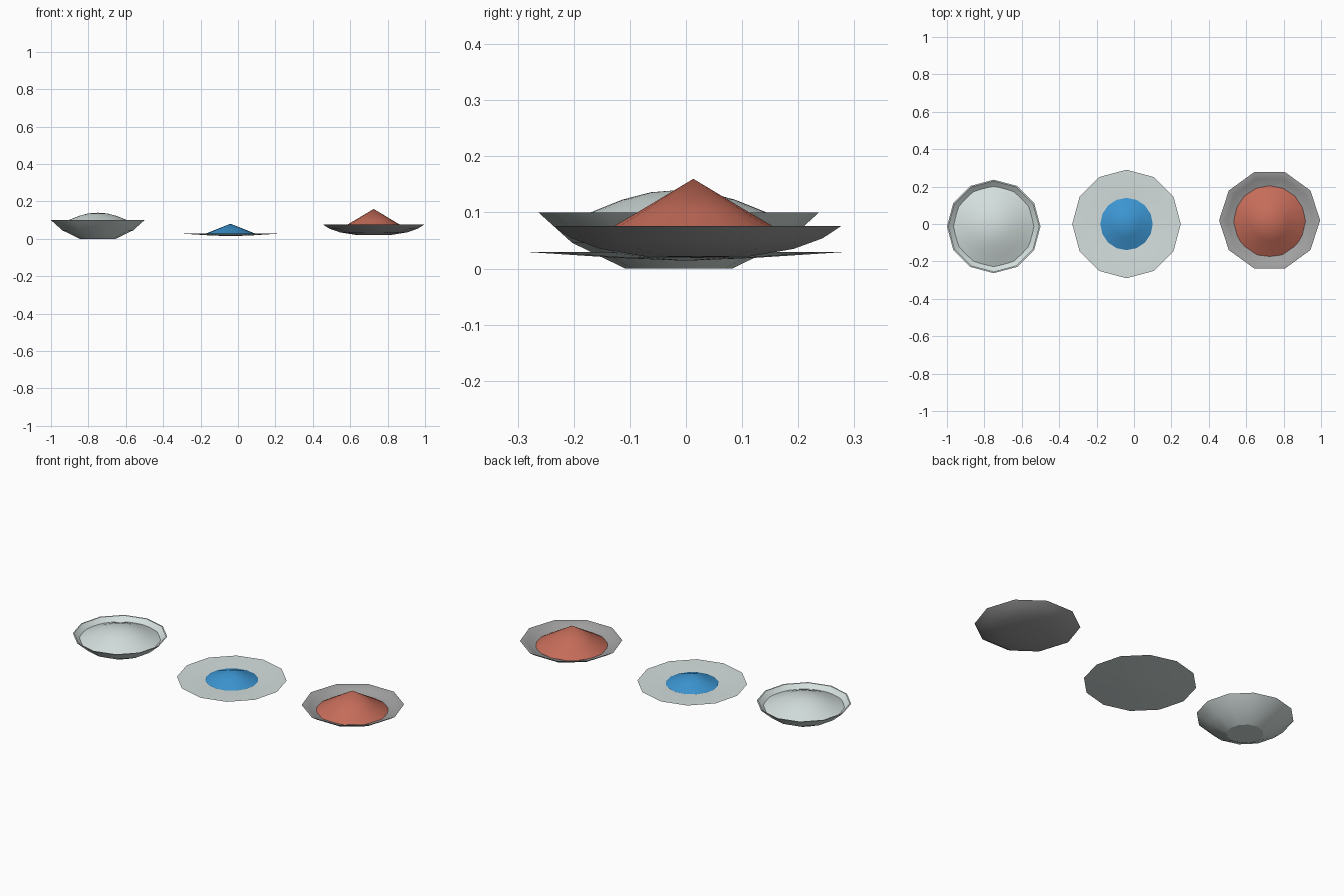
import bpy
import bmesh
from math import cos, sin, pi, radians

cube = bpy.data.objects.get("Cube")
if cube:
    bpy.data.objects.remove(cube, do_unlink=True)


def make_material(name, colour):
    mat = bpy.data.materials.new(name)
    mat.use_nodes = True
    mat.diffuse_color = (*colour, 1)
    mat.node_tree.nodes["Principled BSDF"].inputs["Base Color"].default_value = (*colour, 1)
    return mat


pale = make_material("pale ceramic", (0.66, 0.74, 0.725))
grey = make_material("grey ceramic", (0.36, 0.355, 0.355))
red = make_material("red spice", (0.56, 0.15, 0.1))
blue = make_material("blue powder", (0.045, 0.3, 0.64))


def lathe(name, profile, sides, centre, mat, turn=0.0, smooth=30):
    """Revolve (radius, height) points; a zero radius becomes a single pole."""
    bm = bmesh.new()
    rings = []
    for r, z in profile:
        count = sides if r > 0 else 1
        rings.append([bm.verts.new((r * cos(turn + 2 * pi * i / sides),
                                    r * sin(turn + 2 * pi * i / sides), z))
                      for i in range(count)])
    for a, b in zip(rings, rings[1:]):
        for i in range(sides):
            j = (i + 1) % sides
            corners = [a[i % len(a)], a[j % len(a)], b[j % len(b)], b[i % len(b)]]
            bm.faces.new(list(dict.fromkeys(corners)))
    mesh = bpy.data.meshes.new(name)
    bm.to_mesh(mesh)
    bm.free()
    mesh.materials.append(mat)
    obj = bpy.data.objects.new(name, mesh)
    obj.location = (*centre, 0)
    bpy.context.collection.objects.link(obj)
    bpy.ops.object.select_all(action="DESELECT")
    obj.select_set(True)
    bpy.context.view_layer.objects.active = obj
    bpy.ops.object.shade_smooth_by_angle(angle=radians(smooth))
    return obj


def shell(outer, wall):
    """Add an inner wall to an outer profile that runs from pole to rim."""
    rim_r, rim_z = outer[-1]
    inner = [(rim_r - wall, rim_z)]
    inner += [(max(r - wall * 0.6, 0), z + wall * 0.8) for r, z in reversed(outer[:-1])]
    return outer + inner


# Deep pale bowl with a rounded mound
pale_at = (-0.75, -0.013)
lathe("pale_bowl", shell([(0, 0), (0.095, 0), (0.19, 0.046), (0.25, 0.1)], 0.007),
      12, pale_at, pale, smooth=24)
lathe("pale_mound", [(0.215, 0.076), (0.185, 0.088), (0.15, 0.103), (0.1, 0.123),
                     (0.05, 0.136), (0, 0.14)], 32, pale_at, pale, smooth=40)

# Shallow plate with a small cone of powder
plate_at = (-0.04, 0)
lathe("plate", shell([(0, 0.014), (0.12, 0.019), (0.29, 0.03)], 0.0015),
      12, plate_at, pale, smooth=20)
lathe("blue_pile", [(0.14, 0.025), (0.07, 0.053), (0, 0.081)], 16, plate_at, blue, smooth=40)

# Wide grey bowl with a tall cone of spice
grey_at = (0.725, 0.02)
lathe("grey_bowl", shell([(0, 0.02), (0.1, 0.022), (0.18, 0.035), (0.235, 0.054),
                          (0.27, 0.076)], 0.006), 10, grey_at, grey, smooth=40)
lathe("red_pile", [(0.192, 0.046), (0.1, 0.1), (0, 0.16)], 16, (0.725, 0.013), red, smooth=40)
